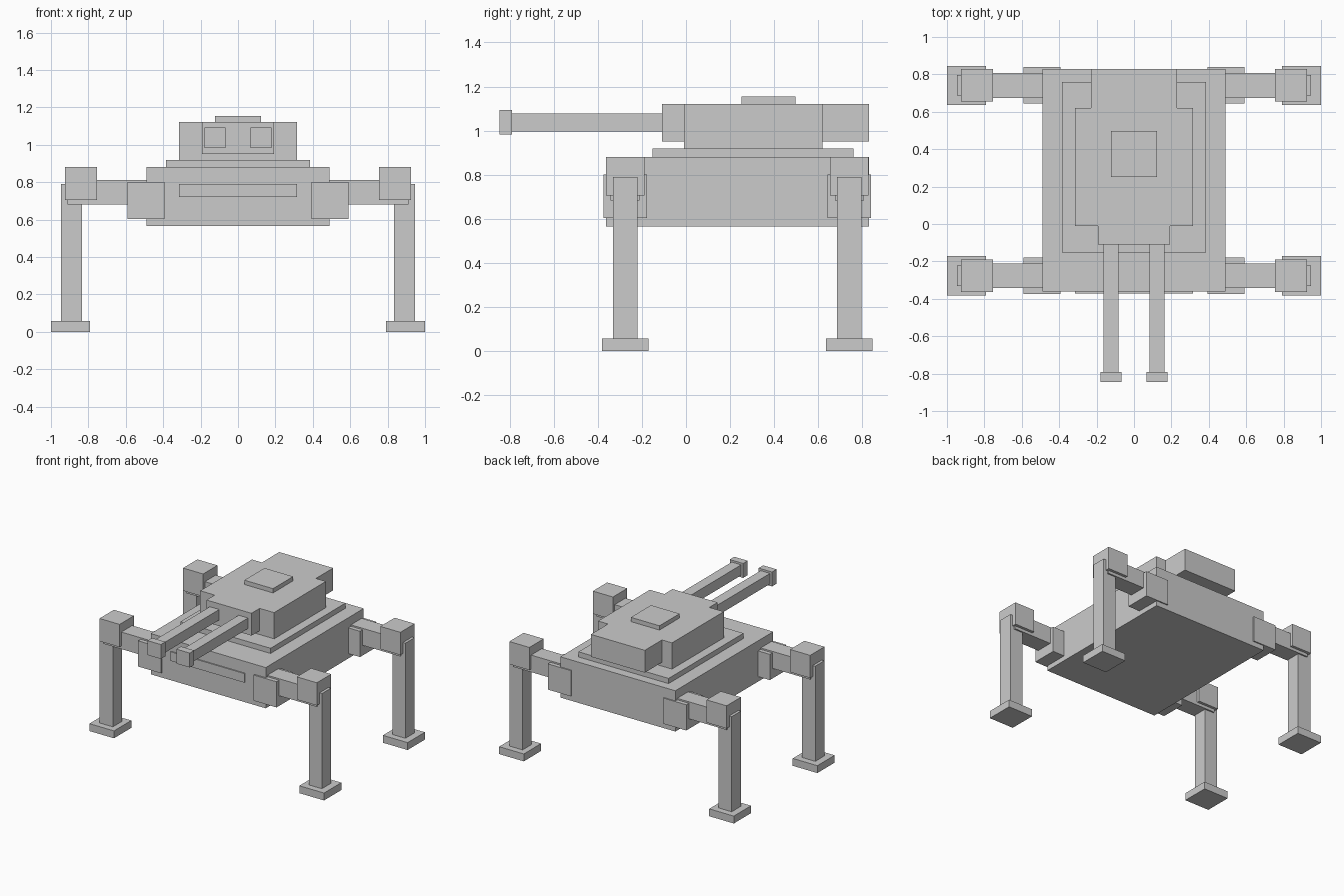
import bpy


def box(name, x, y, z):
    """Axis-aligned box from (min, max) ranges."""
    bpy.ops.mesh.primitive_cube_add(size=1)
    ob = bpy.context.object
    ob.name = name
    for v in ob.data.vertices:
        v.co = [r[0] if c < 0 else r[1] for c, r in zip(v.co, (x, y, z))]
    return ob


def sides(name, x, y, z):
    """A box on the right plus its mirrored twin on the left."""
    box(name + "_right", x, y, z)
    box(name + "_left", (-x[1], -x[0]), y, z)


# Hull, front plate and turret base
box("hull", (-0.49, 0.49), (-0.362, 0.83), (0.566, 0.88))
box("hull_front_plate", (-0.315, 0.315), (-0.371, -0.35), (0.72, 0.79))
box("turret_base", (-0.384, 0.384), (-0.152, 0.76), (0.88, 0.92))

# Turret with front mantlet, rear bustle and roof hatch
box("turret", (-0.315, 0.315), (-0.01, 0.62), (0.92, 1.122))
box("gun_mantlet", (-0.192, 0.192), (-0.11, 0.0), (0.95, 1.122))
box("turret_bustle", (-0.23, 0.23), (0.61, 0.83), (0.95, 1.122))
box("roof_hatch", (-0.122, 0.122), (0.252, 0.497), (1.12, 1.155))

# Twin guns
sides("gun_barrel", (0.083, 0.163), (-0.80, -0.10), (0.997, 1.078))
sides("muzzle", (0.066, 0.18), (-0.845, -0.79), (0.982, 1.093))

# Four legs
for end, cy in (("front", -0.276), ("rear", 0.741)):
    def span(h):
        return (cy - h, cy + h)
    sides(end + "_hip", (0.394, 0.59), span(0.098), (0.604, 0.802))
    sides(end + "_upper_leg", (0.48, 0.911), span(0.066), (0.682, 0.813))
    sides(end + "_knee", (0.755, 0.926), span(0.087), (0.705, 0.88))
    sides(end + "_lower_leg", (0.835, 0.947), span(0.055), (0.05, 0.79))
    sides(end + "_foot", (0.79, 1.0), span(0.105), (0.0, 0.057))
